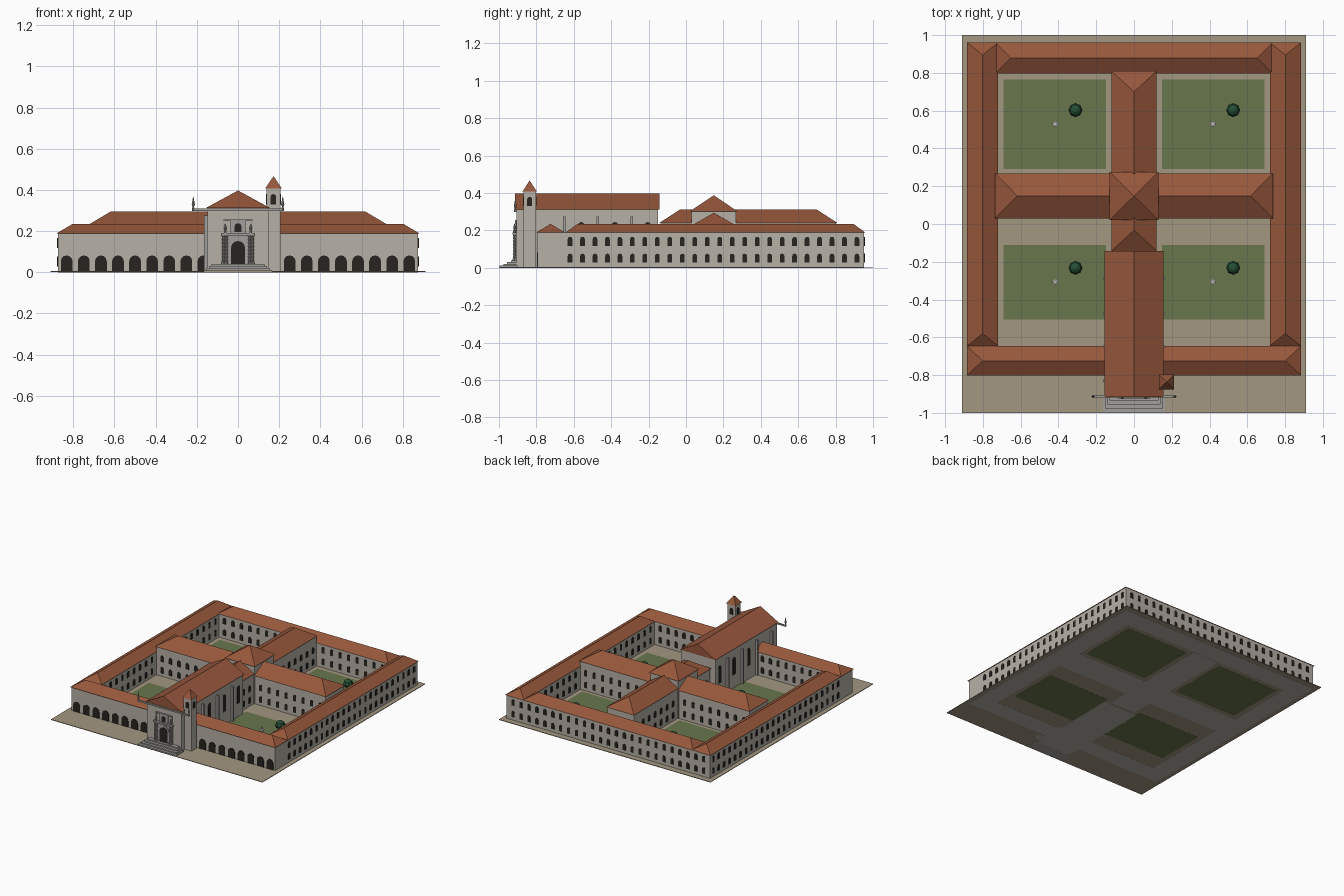
import bpy, bmesh, math

if "Cube" in bpy.data.objects:
    bpy.data.objects.remove(bpy.data.objects["Cube"])


def material(name, r, g, b):
    m = bpy.data.materials.new(name)
    m.diffuse_color = (r, g, b, 1)
    m.use_nodes = True
    m.node_tree.nodes["Principled BSDF"].inputs["Base Color"].default_value = m.diffuse_color
    return m


ROOF = material("terracotta", 0.31, 0.095, 0.045)
WALL = material("plaster", 0.47, 0.44, 0.38)
STONE = material("stone", 0.36, 0.35, 0.33)
EARTH = material("paving", 0.37, 0.31, 0.22)
GRASS = material("grass", 0.14, 0.18, 0.075)
DARK = material("opening", 0.02, 0.017, 0.014)
LEAF = material("leaves", 0.02, 0.08, 0.035)
WOOD = material("bark", 0.12, 0.07, 0.03)


def finish(name, bm, mat):
    bmesh.ops.recalc_face_normals(bm, faces=bm.faces)
    me = bpy.data.meshes.new(name)
    bm.to_mesh(me)
    bm.free()
    me.materials.append(mat)
    ob = bpy.data.objects.new(name, me)
    bpy.context.collection.objects.link(ob)
    return ob


def box(name, x0, x1, y0, y1, z0, z1, mat):
    bm = bmesh.new()
    bmesh.ops.create_cube(bm, size=1)
    for v in bm.verts:
        v.co = (x1 if v.co.x > 0 else x0, y1 if v.co.y > 0 else y0, z1 if v.co.z > 0 else z0)
    return finish(name, bm, mat)


def hip_roof(name, x0, x1, y0, y1, z0, z1, inset, along_y=False):
    """Roof whose ridge is shortened by inset at both ends (0 = gable)."""
    bm = bmesh.new()
    xm, ym = (x0 + x1) / 2, (y0 + y1) / 2
    if along_y:
        base = [(x0, y0), (x1, y0), (x1, y1), (x0, y1)]
        ridge = [(xm, y0 + inset), (xm, y1 - inset)]
    else:
        base = [(x0, y1), (x0, y0), (x1, y0), (x1, y1)]
        ridge = [(x0 + inset, ym), (x1 - inset, ym)]
    v = [bm.verts.new((*p, z0)) for p in base] + [bm.verts.new((*p, z1)) for p in ridge]
    for f in ((0, 1, 4), (1, 2, 5, 4), (2, 3, 5), (3, 0, 4, 5), (3, 2, 1, 0)):
        bm.faces.new([v[i] for i in f])
    bmesh.ops.remove_doubles(bm, verts=bm.verts, dist=1e-5)
    return finish(name, bm, ROOF)


def lathe(name, spots, profile, mat, sides=8):
    """Revolve an (r, z) profile at every (x, y) spot."""
    bm = bmesh.new()
    for x, y in spots:
        rings = [[bm.verts.new((x + r * math.cos(2 * math.pi * k / sides),
                                y + r * math.sin(2 * math.pi * k / sides), z))
                  for k in range(sides)] for r, z in profile]
        for a, b in zip(rings, rings[1:]):
            for k in range(sides):
                bm.faces.new((a[k], a[k - 1], b[k - 1], b[k]))
        bm.faces.new(rings[0])
        bm.faces.new(rings[-1])
    return finish(name, bm, mat)


def arch(bm, axis, d, u, w, z0, z1, t=0.003):
    """Arched panel on the wall plane axis = d, centred on u."""
    r = w / 2
    pts = [(u - r, z0), (u + r, z0)]
    pts += [(u + r * math.cos(math.pi * k / 6), z1 - r + r * math.sin(math.pi * k / 6)) for k in range(7)]

    def ring(e):
        return [bm.verts.new((d + e, p, z) if axis == 'x' else (p, d + e, z)) for p, z in pts]
    a, b = ring(-t), ring(t)
    bm.faces.new(a)
    bm.faces.new(b)
    for k in range(len(a)):
        bm.faces.new((a[k - 1], a[k], b[k], b[k - 1]))


def window_rows(name, axis, planes, start, end, n):
    bm = bmesh.new()
    for d in planes:
        for k in range(n):
            u = start + (end - start) * k / (n - 1)
            for z in (0.028, 0.118):
                arch(bm, axis, d, u, 0.025, z, z + 0.048)
    return finish(name, bm, DARK)


# Ground and courtyard lawns
box("ground", -0.91, 0.91, -1, 1, 0.0006, 0.005, EARTH)
for s in (-1, 1):
    x0, x1 = sorted((s * 0.147, s * 0.69))
    for y0, y1 in ((0.29, 0.765), (-0.505, -0.11)):
        box("lawn", x0, x1, y0, y1, 0, 0.008, GRASS)

# Outer ring of wings
EAVE, RIDGE = 0.188, 0.235
for s in (-1, 1):
    x0, x1 = sorted((s * 0.727, s * 0.875))
    box("side_wing", x0, x1, -0.652, 0.953, 0, EAVE, WALL)
    x0, x1 = sorted((s * 0.72, s * 0.883))
    hip_roof("side_roof", x0, x1, -0.645, 0.96, EAVE, RIDGE, 0.065, True)
box("back_wing", -0.73, 0.73, 0.804, 0.953, 0, EAVE, WALL)
hip_roof("back_roof", -0.733, 0.733, 0.797, 0.96, EAVE, RIDGE + 0.001, 0.08)
box("front_wing", -0.875, 0.875, -0.793, -0.652, 0, EAVE, WALL)
hip_roof("front_roof", -0.883, 0.883, -0.803, -0.645, EAVE, RIDGE, 0.08)

# Cross wings and crossing tower
box("cross_wing_long", -0.113, 0.113, -0.135, 0.803, 0, 0.24, WALL)
hip_roof("cross_roof_long", -0.12, 0.12, -0.143, 0.81, 0.24, 0.311, 0.11, True)
box("cross_wing_wide", -0.728, 0.728, 0.037, 0.26, 0, 0.226, WALL)
hip_roof("cross_roof_wide", -0.735, 0.735, 0.03, 0.268, 0.226, 0.295, 0.117)
box("crossing_tower", -0.12, 0.12, 0.03, 0.267, 0, 0.302, WALL)
hip_roof("crossing_roof", -0.13, 0.13, 0.02, 0.276, 0.302, 0.388, 0.13)

# Windows on outer and courtyard walls
window_rows("outer_side_windows", 'x', (-0.875, 0.875), -0.62, 0.914, 24)
window_rows("outer_back_windows", 'y', (0.953,), -0.82, 0.82, 25)
window_rows("court_side_windows_back", 'x', (-0.727, 0.727), 0.32, 0.76, 7)
window_rows("court_side_windows_front", 'x', (-0.727, 0.727), -0.6, -0.02, 9)
window_rows("cross_long_windows", 'x', (-0.113, 0.113), 0.32, 0.76, 7)
window_rows("cross_long_windows_front", 'x', (-0.113, 0.113), -0.09, -0.02, 2)
for s in (-1, 1):
    window_rows("court_cross_windows", 'y', (0.804, 0.26, 0.037), s * 0.17, s * 0.68, 8)
    window_rows("court_front_windows", 'y', (-0.652,), s * 0.2, s * 0.68, 8)

# Front arcade openings
bm = bmesh.new()
for s in (-1, 1):
    for k in range(9):
        arch(bm, 'y', -0.793, s * (0.168 + 0.083 * k), 0.057, 0.005, 0.082)
finish("front_arcade", bm, DARK)

# Church nave with buttresses and tall windows
box("church", -0.147, 0.147, -0.905, -0.15, 0, 0.313, WALL)
hip_roof("church_roof", -0.155, 0.155, -0.915, -0.143, 0.313, 0.397, 0, True)
for s in (-1, 1):
    for y in (-0.83, -0.65, -0.472, -0.29):
        x0, x1 = sorted((s * 0.14, s * 0.165))
        box("buttress", x0, x1, y - 0.007, y + 0.007, 0, 0.275, STONE)
bm = bmesh.new()
for x in (-0.147, 0.147):
    for y in (-0.56, -0.38, -0.205):
        arch(bm, 'x', x, y, 0.034, 0.11, 0.245)
finish("church_windows", bm, DARK)

# Bell tower beside the facade
box("bell_tower", 0.138, 0.207, -0.868, -0.803, 0, 0.407, WALL)
hip_roof("bell_roof", 0.132, 0.213, -0.875, -0.797, 0.407, 0.467, 0.0405)
bm = bmesh.new()
for y in (-0.868, -0.803):
    arch(bm, 'y', y, 0.172, 0.026, 0.33, 0.38)
for x in (0.138, 0.207):
    arch(bm, 'x', x, -0.836, 0.026, 0.33, 0.38)
finish("bell_openings", bm, DARK)

# Facade cornice with end finials
box("facade_cornice", -0.222, 0.222, -0.918, -0.908, 0.298, 0.309, STONE)
lathe("cornice_finials", [(-0.217, -0.913), (0.217, -0.913)],
      [(0.006, 0.298), (0.006, 0.312), (0.003, 0.318), (0.008, 0.328), (0.006, 0.338), (0.001, 0.368)], STONE)

# Entrance steps
for k in range(4):
    w = 0.165 - 0.012 * k
    box("step", -w, w, -0.998 + 0.021 * k, -0.9, 0, 0.012 + 0.009 * k, STONE)

# Portal: door, surround, wavy columns, entablature, upper niche
box("portal_back", -0.075, 0.075, -0.911, -0.9, 0.035, 0.187, STONE)
bm = bmesh.new()
arch(bm, 'y', -0.911, 0, 0.09, 0.035, 0.168)
finish("door_surround", bm, STONE)
bm = bmesh.new()
arch(bm, 'y', -0.9135, 0, 0.068, 0.035, 0.152)
finish("door", bm, DARK)
wavy = [(0.0085, 0.036), (0.0085, 0.05)]
wavy += [(0.0075 if k % 2 else 0.0048, 0.05 + 0.0085 * k) for k in range(15)]
lathe("portal_columns", [(s * x, -0.918) for s in (-1, 1) for x in (0.056, 0.071)],
      wavy + [(0.0085, 0.178)], STONE)
box("portal_entablature", -0.082, 0.082, -0.927, -0.9, 0.178, 0.19, STONE)
lathe("portal_finials", [(-0.062, -0.917), (0.062, -0.917)],
      [(0.007, 0.19), (0.007, 0.2), (0.003, 0.204), (0.007, 0.214), (0.001, 0.236)], STONE)
box("niche_frame", -0.036, 0.036, -0.914, -0.9, 0.19, 0.248, STONE)
bm = bmesh.new()
arch(bm, 'y', -0.9135, 0, 0.034, 0.196, 0.238)
finish("niche", bm, DARK)
box("niche_cornice", -0.07, 0.07, -0.915, -0.9, 0.248, 0.257, STONE)
for s in (-1, 1):
    x0, x1 = sorted((s * 0.066, s * 0.07))
    box("niche_side_strip", x0, x1, -0.91, -0.9, 0.19, 0.25, STONE)

# Courtyard fountains and trees
lathe("fountains", [(s * 0.417, y) for s in (-1, 1) for y in (0.53, -0.305)],
      [(0.015, 0.005), (0.015, 0.018), (0.005, 0.019), (0.004, 0.03), (0.009, 0.034)],
      material("pale_stone", 0.6, 0.58, 0.54), 12)
trees = [(x, y) for x in (-0.31, 0.525) for y in (0.603, -0.232)]
lathe("tree_trunks", trees, [(0.006, 0.005), (0.005, 0.035)], WOOD, 6)
lathe("tree_crowns", trees,
      [(0.012, 0.024), (0.03, 0.034), (0.037, 0.053), (0.028, 0.075), (0.01, 0.086)], LEAF, 8)
